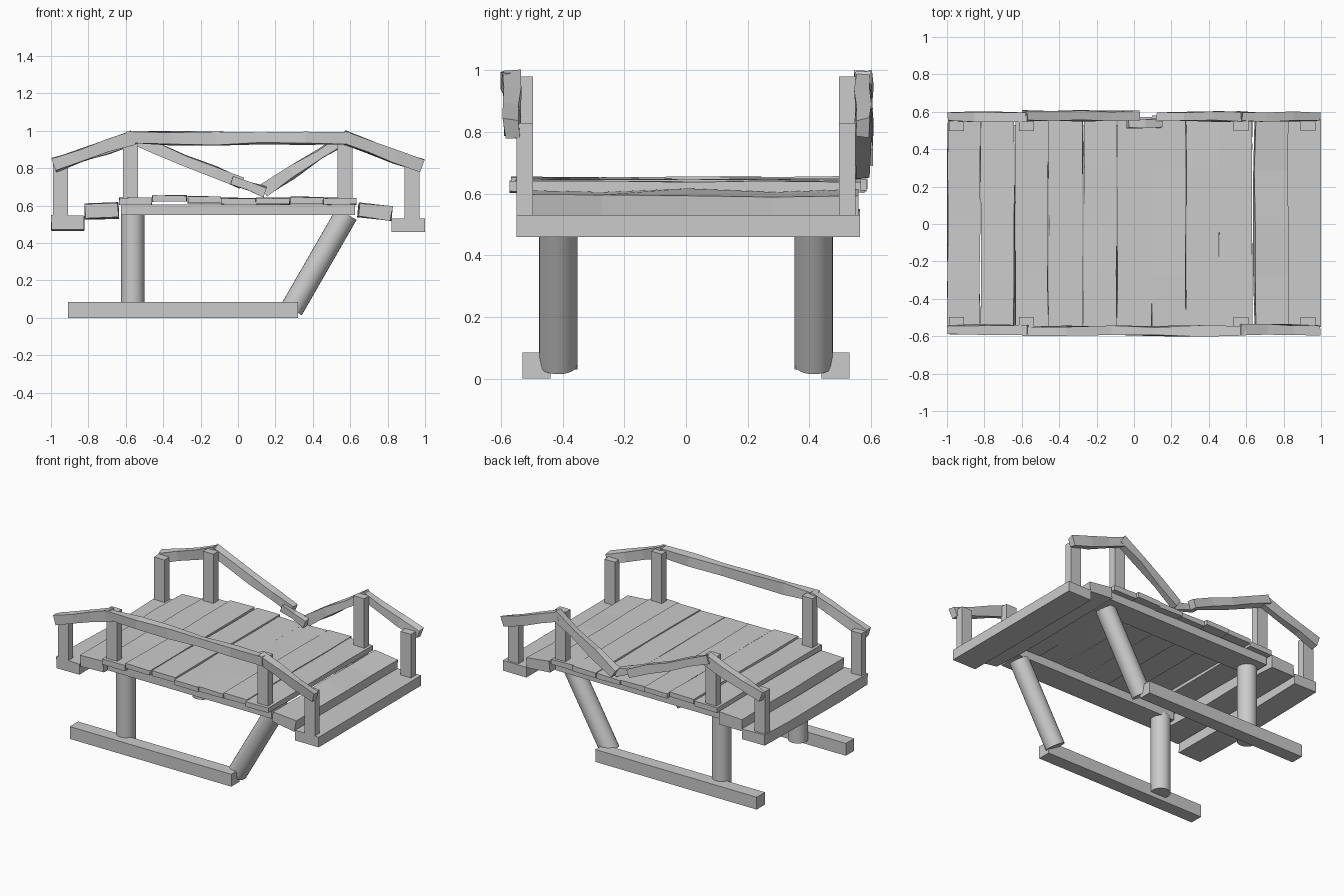
import bpy, bmesh, random
from mathutils import Vector, Matrix

if "Cube" in bpy.data.objects:
    bpy.data.objects.remove(bpy.data.objects["Cube"])

random.seed(4)


def finish(name, bm):
    bmesh.ops.recalc_face_normals(bm, faces=bm.faces)
    me = bpy.data.meshes.new(name)
    bm.to_mesh(me)
    bm.free()
    ob = bpy.data.objects.new(name, me)
    bpy.context.collection.objects.link(ob)
    return ob


def box(name, x0, x1, y0, y1, z0, z1):
    bm = bmesh.new()
    bmesh.ops.create_cube(bm, size=1)
    for v in bm.verts:
        v.co = ((x0, x1)[v.co.x > 0], (y0, y1)[v.co.y > 0], (z0, z1)[v.co.z > 0])
    return finish(name, bm)


def timber(name, a, b, width, height, cuts=4, wobble=0.006, tilt=0.0):
    """Rough-hewn rectangular bar from a to b; tilt rolls the section."""
    a, b = Vector(a), Vector(b)
    d = (b - a).normalized()
    side = d.cross(Vector((0, 0, 1))).normalized()
    up = side.cross(d)
    roll = Matrix.Rotation(tilt, 3, d)
    side, up = roll @ side, roll @ up
    bm = bmesh.new()
    rings = []
    for i in range(cuts + 1):
        c = a.lerp(b, i / cuts)
        ring = []
        for s, t in ((-1, -1), (1, -1), (1, 1), (-1, 1)):
            p = c + side * (s * width / 2 + random.uniform(-1, 1) * wobble * 0.7)
            p += up * (t * height / 2 + random.uniform(-1, 1) * wobble)
            ring.append(bm.verts.new(p))
        rings.append(ring)
    for r, q in zip(rings, rings[1:]):
        for i in range(4):
            j = (i + 1) % 4
            bm.faces.new((r[i], r[j], q[j], q[i]))
    bm.faces.new(rings[0])
    bm.faces.new(rings[-1])
    return finish(name, bm)


def log(name, a, b, radius):
    a, b = Vector(a), Vector(b)
    d = b - a
    bm = bmesh.new()
    bmesh.ops.create_cone(bm, cap_ends=True, segments=24, radius1=radius,
                          radius2=radius, depth=d.length)
    rot = Vector((0, 0, 1)).rotation_difference(d).to_matrix().to_4x4()
    bmesh.ops.transform(bm, matrix=Matrix.Translation((a + b) / 2) @ rot, verts=bm.verts)
    for f in bm.faces:
        f.smooth = len(f.verts) == 4
    return finish(name, bm)


# Ground beams, support logs, deck beams and railing posts on both sides
for tag, s in (("front", -1), ("back", 1)):
    box(tag + "_ground_beam", -0.91, 0.32, *sorted((s * 0.44, s * 0.53)), 0, 0.085)
    log(tag + "_upright_log", (-0.563, s * 0.415, 0.03), (-0.563, s * 0.415, 0.57), 0.0625)
    log(tag + "_leaning_log", (0.287, s * 0.415, 0.045), (0.58, s * 0.415, 0.555), 0.0625)
    box(tag + "_deck_beam", -0.625, 0.625, *sorted((s * 0.36, s * 0.53)), 0.55, 0.607)
    for x, z0, z1 in ((-0.948, 0.53, 0.84), (-0.575, 0.63, 0.98),
                      (0.573, 0.63, 0.98), (0.93, 0.52, 0.83)):
        box(tag + "_railing_post", x - 0.04, x + 0.04,
            *sorted((s * 0.497, s * 0.55)), z0, z1)

# Deck planks: x start, x end, bottom height, top height
planks = [(-0.635, -0.46, 0.605, 0.64), (-0.457, -0.275, 0.622, 0.655),
          (-0.268, -0.093, 0.613, 0.65), (-0.09, 0.095, 0.605, 0.64),
          (0.097, 0.277, 0.605, 0.64), (0.28, 0.455, 0.61, 0.645),
          (0.457, 0.632, 0.605, 0.64)]
for x0, x1, z0, z1 in planks:
    e = random.uniform(-0.015, 0.015)
    timber("deck_plank", ((x0 + x1) / 2, -0.565 + e, (z0 + z1) / 2),
           ((x0 + x1) / 2, 0.575 + e, (z0 + z1) / 2), x1 - x0, z1 - z0, 4, 0.003)

# Step planks at each end
timber("left_upper_step", (-0.73, -0.55, 0.57), (-0.73, 0.56, 0.57), 0.178, 0.08, 4, 0.007, -0.03)
timber("right_upper_step", (0.732, -0.55, 0.567), (0.732, 0.56, 0.567), 0.178, 0.068, 4, 0.007, 0.11)
timber("left_lower_step", (-0.911, -0.55, 0.508), (-0.911, 0.565, 0.508), 0.174, 0.075, 4, 0.006)
box("right_lower_step", 0.82, 1.0, -0.55, 0.565, 0.46, 0.53)

# Rough handrails: sloping ends on both sides
for tag, y in (("front", -0.565), ("back", 0.575)):
    timber(tag + "_left_handrail", (-0.985, y, 0.815), (-0.56, y, 0.965), 0.05, 0.07, 3, 0.008)
    timber(tag + "_right_handrail", (0.56, y, 0.965), (0.985, y, 0.81), 0.05, 0.065, 3, 0.008)
timber("front_middle_handrail", (-0.6, -0.572, 0.96), (0.6, -0.572, 0.963), 0.05, 0.065, 5, 0.009)

# Snapped middle handrail at the back
timber("broken_handrail_left", (-0.59, 0.578, 0.97), (0.02, 0.578, 0.718), 0.052, 0.055, 4, 0.008)
timber("broken_handrail_splinter", (-0.035, 0.535, 0.73), (0.145, 0.54, 0.672), 0.045, 0.05, 2, 0.008)
timber("broken_handrail_right", (0.135, 0.575, 0.68), (0.59, 0.575, 0.97), 0.05, 0.06, 3, 0.008)
